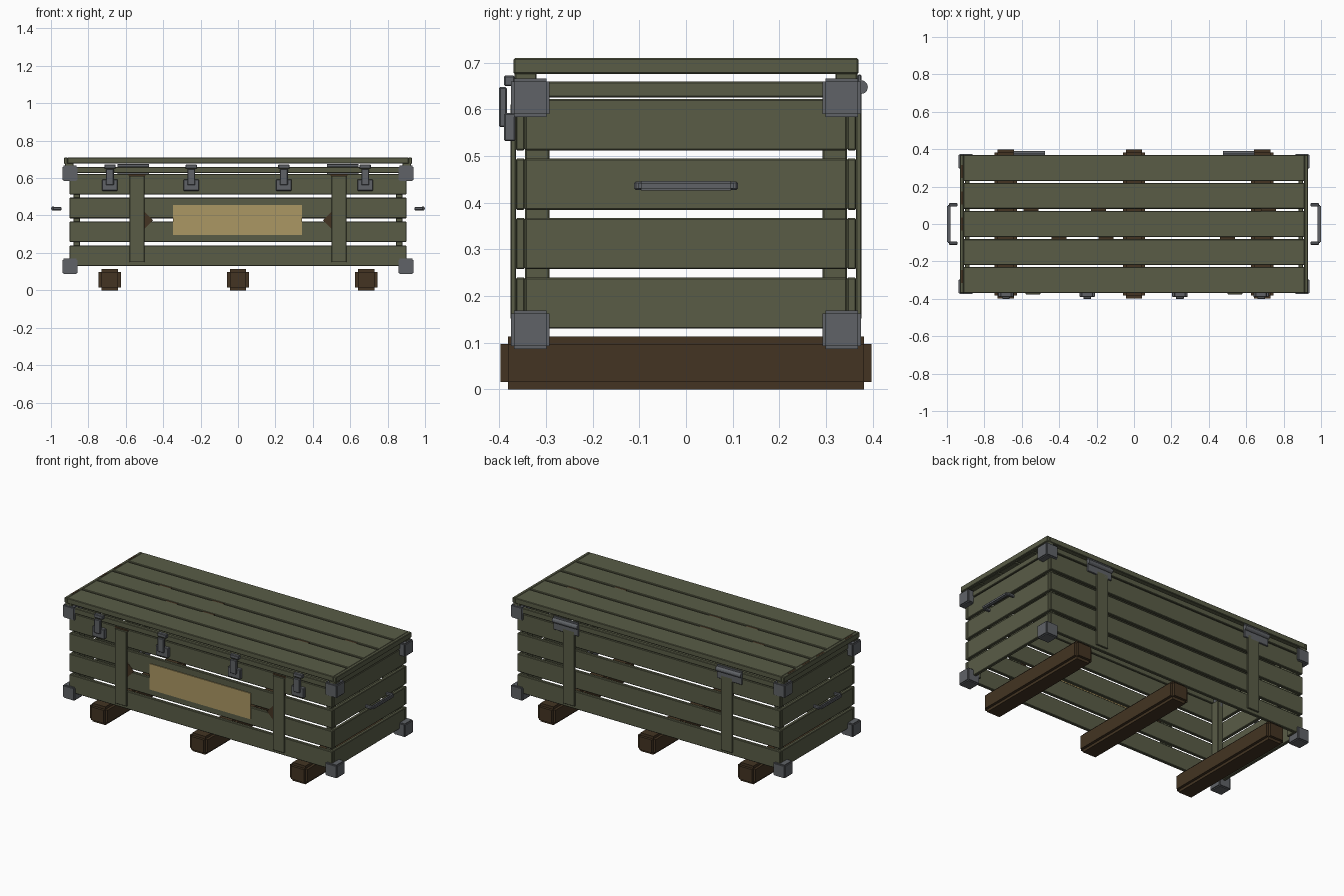
import bpy, bmesh, math
from mathutils import Matrix

if "Cube" in bpy.data.objects:
    bpy.data.objects.remove(bpy.data.objects["Cube"])


def mat(name, r, g, b):
    m = bpy.data.materials.new(name)
    m.diffuse_color = (r, g, b, 1)
    m.use_nodes = True
    m.node_tree.nodes["Principled BSDF"].inputs["Base Color"].default_value = m.diffuse_color
    return m


GREEN = mat("olive_paint", 0.100, 0.107, 0.062)
METAL = mat("grey_steel", 0.115, 0.123, 0.135)
BROWN = mat("dark_wood", 0.056, 0.034, 0.016)
TAN = mat("tan_label", 0.41, 0.31, 0.125)


def finish(name, bm, m):
    me = bpy.data.meshes.new(name)
    bm.to_mesh(me)
    bm.free()
    me.materials.append(m)
    ob = bpy.data.objects.new(name, me)
    bpy.context.collection.objects.link(ob)
    return ob


def box(name, x, y, z, m, bevel=0.003, segs=1):
    """Box from (min, max) ranges, with bevelled edges."""
    bm = bmesh.new()
    size = [r[1] - r[0] for r in (x, y, z)]
    mid = [(r[1] + r[0]) / 2 for r in (x, y, z)]
    bmesh.ops.create_cube(bm, size=1, matrix=Matrix.Translation(mid) @ Matrix.Diagonal((*size, 1)))
    if bevel:
        bmesh.ops.bevel(bm, geom=bm.edges[:], offset=bevel, segments=segs, affect='EDGES')
    return finish(name, bm, m)


def around(c, h):
    return (c - h, c + h)


def span(s, a, b):
    """Range a..b mirrored to the side s."""
    return tuple(sorted((s * a, s * b)))


SIDES = (-1, 1)

# skids
for i, x in enumerate((-0.685, 0, 0.685)):
    box(f"skid_{i}", around(x, 0.06), (-0.398, 0.398), (0, 0.113), BROWN, 0.016, 2)

# wall slats, four rows on every side
for r in range(4):
    z = (0.13 + r * 0.1275, 0.24 + r * 0.1275)
    for s in SIDES:
        box(f"long_slat_{r}", (-0.9, 0.9), span(s, 0.345, 0.365), z, GREEN)
        box(f"end_slat_{r}", span(s, 0.88, 0.9), (-0.345, 0.345), z, GREEN)

for sx in SIDES:
    for sy in SIDES:
        # corner posts, lid corner blocks and metal corner caps
        box("corner_post", span(sx, 0.845, 0.88), span(sy, 0.293, 0.345), (0.13, 0.622), GREEN)
        box("lid_corner_block", span(sx, 0.88, 0.925), span(sy, 0.32, 0.368), (0.625, 0.68), GREEN)
        for z in (0.128, 0.625):
            box("corner_cap", around(sx * 0.898, 0.041), around(sy * 0.334, 0.041),
                around(z, 0.041), METAL, 0.006, 2)
        # vertical battens on front and back
        box("batten", around(sx * 0.54, 0.04), span(sy, 0.365, 0.376), (0.15, 0.612), GREEN, 0.002)

# lid rim, with a narrow open gap under the lid boards
for s in SIDES:
    box("long_rim", (-0.9, 0.9), span(s, 0.345, 0.368), (0.626, 0.66), GREEN)
    box("end_rim", span(s, 0.88, 0.903), (-0.345, 0.345), (0.626, 0.66), GREEN)
    box("lid_end_trim", span(s, 0.91, 0.93), (-0.37, 0.37), (0.676, 0.71), GREEN)

# lid boards
for i in range(5):
    y = (i - 2) * 0.151 + 0.002 * (i == 0) - 0.002 * (i == 4)
    box(f"lid_board_{i}", (-0.911, 0.911), around(y, 0.0695), (0.677, 0.71), GREEN)

# front latches
for i, x in enumerate((-0.685, -0.25, 0.245, 0.68)):
    box(f"latch_plate_{i}", around(x, 0.042), (-0.39, -0.366), (0.532, 0.592), METAL)
    box(f"latch_lever_{i}", around(x, 0.021), (-0.401, -0.384), (0.562, 0.648), METAL)
    box(f"latch_catch_{i}", around(x, 0.03), (-0.39, -0.367), (0.65, 0.673), METAL)

# back hinges: two leaves and a barrel
for s in SIDES:
    x = span(s, 0.475, 0.645)
    box("hinge_leaf_lower", x, (0.366, 0.376), (0.59, 0.645), METAL, 0.002)
    box("hinge_leaf_upper", x, (0.368, 0.376), (0.65, 0.675), METAL, 0.002)
    bm = bmesh.new()
    bmesh.ops.create_cone(bm, cap_ends=True, segments=12, radius1=0.015, radius2=0.015, depth=0.17,
                          matrix=Matrix.Translation((s * 0.56, 0.375, 0.648)) @ Matrix.Rotation(math.pi / 2, 4, 'Y'))
    finish("hinge_barrel", bm, METAL)

    # end handles
    box("handle_bar", span(s, 0.98, 1.0), (-0.102, 0.102), (0.426, 0.447), METAL, 0.005, 2)
    for t in SIDES:
        box("handle_arm", span(s, 0.943, 0.99), around(t * 0.102, 0.009), (0.427, 0.446), METAL, 0.004)

    # worn wood diamonds beside the front battens
    d = box("worn_diamond", (-0.032, 0.032), (-0.001, 0.001), (-0.032, 0.032), BROWN, 0)
    d.rotation_euler = (0, math.pi / 4, 0)
    d.location = (s * 0.5, -0.367, 0.375)
    box("worn_batten_top", around(s * 0.54, 0.045), (-0.367, -0.364), (0.612, 0.622), BROWN, 0)

# blank label plate
box("label_plate", (-0.347, 0.343), (-0.37, -0.365), (0.295, 0.455), TAN, 0)

# worn chips in the lid seams and on the lid end
for x, y in ((-0.55, 0.0755), (-0.19, 0.0755), (0.72, 0.0755),
             (-0.4, -0.0755), (-0.15, -0.0755), (0.5, -0.0755)):
    box("worn_chip", around(x, 0.04), around(y, 0.007), (0.7, 0.7085), BROWN, 0)
for y in (-0.28, 0.0, 0.14, 0.28):
    box("worn_end_chip", (-0.925, -0.913), around(y, 0.035), (0.7, 0.7108), BROWN, 0)
